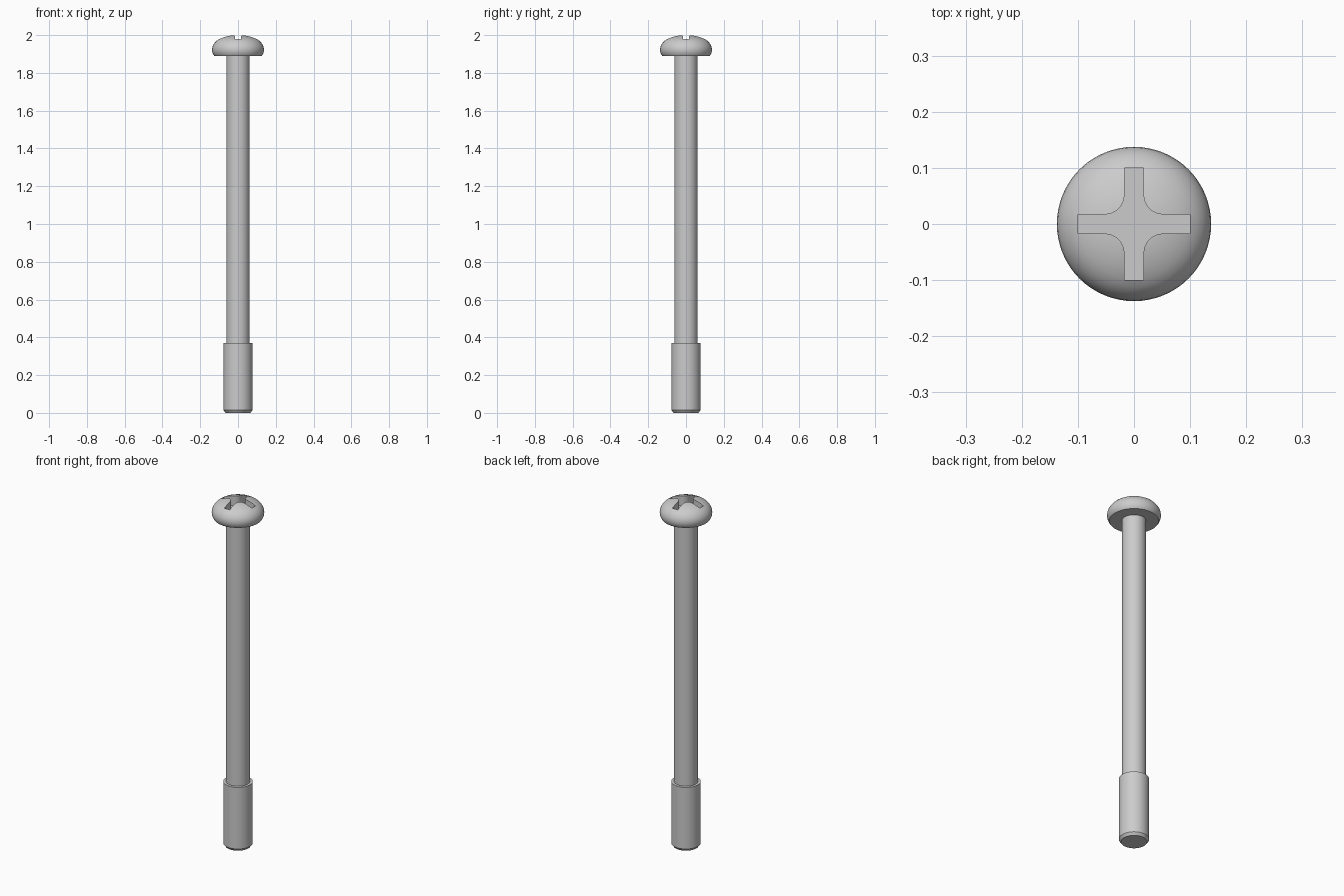
import bpy, bmesh, math

if "Cube" in bpy.data.objects:
    bpy.data.objects.remove(bpy.data.objects["Cube"])

SIDES = 64


def add_object(name, bm):
    bmesh.ops.recalc_face_normals(bm, faces=bm.faces)
    mesh = bpy.data.meshes.new(name)
    bm.to_mesh(mesh)
    bm.free()
    obj = bpy.data.objects.new(name, mesh)
    bpy.context.collection.objects.link(obj)
    return obj


def lathe(name, profile):
    """Revolve (radius, z) points, starting and ending on the axis."""
    bm = bmesh.new()
    verts = [bm.verts.new((r, 0, z)) for r, z in profile]
    edges = [bm.edges.new(pair) for pair in zip(verts, verts[1:])]
    bmesh.ops.spin(bm, geom=verts + edges, cent=(0, 0, 0), axis=(0, 0, 1),
                   angle=math.tau, steps=SIDES, use_duplicate=False)
    bmesh.ops.remove_doubles(bm, verts=bm.verts, dist=0.0002)
    return add_object(name, bm)


def smooth(obj):
    bpy.ops.object.select_all(action='DESELECT')
    obj.select_set(True)
    bpy.context.view_layer.objects.active = obj
    bpy.ops.object.shade_smooth_by_angle(angle=math.radians(30))


# Shank with the wider, chamfered end section
shank = lathe("shank", [(0, 0), (0.066, 0), (0.077, 0.015), (0.077, 0.37),
                        (0.062, 0.37), (0.062, 1.9), (0, 1.9)])

# Pan head: tight rounded rim flowing into a shallow dome
head = lathe("head", [(0, 1.89), (0.126, 1.89), (0.132, 1.899), (0.136, 1.91),
                      (0.1375, 1.922), (0.136, 1.935), (0.131, 1.948),
                      (0.123, 1.960), (0.112, 1.971), (0.098, 1.980),
                      (0.082, 1.987), (0.064, 1.993), (0.044, 1.997),
                      (0.022, 1.9993), (0, 2.0)])

# Cross recess cutter: one arm and one concave fillet, repeated four times
half, reach, centre = 0.017, 0.1, 0.052
arm = [(reach, -half), (reach, half)]
for i in range(9):
    a = math.radians(270 - i * 90 / 8)
    arm.append((centre + (centre - half) * math.cos(a),
                centre + (centre - half) * math.sin(a)))
bm = bmesh.new()
outline = []
for q in range(4):
    c, s = math.cos(q * math.pi / 2), math.sin(q * math.pi / 2)
    outline += [bm.verts.new((x * c - y * s, x * s + y * c, 1.94)) for x, y in arm]
floor = bm.faces.new(outline)
top = bmesh.ops.extrude_face_region(bm, geom=[floor], use_keep_orig=True)
bmesh.ops.translate(bm, vec=(0, 0, 0.12),
                    verts=[v for v in top["geom"] if isinstance(v, bmesh.types.BMVert)])
cutter = add_object("cross_recess_cutter", bm)
cutter.hide_render = True

# Cut the recess and bake it into the head
cut = head.modifiers.new("recess", 'BOOLEAN')
cut.operation, cut.solver, cut.object = 'DIFFERENCE', 'EXACT', cutter
bpy.context.view_layer.objects.active = head
bpy.ops.object.modifier_apply(modifier=cut.name)
bpy.data.objects.remove(cutter)

for part in (shank, head):
    smooth(part)
